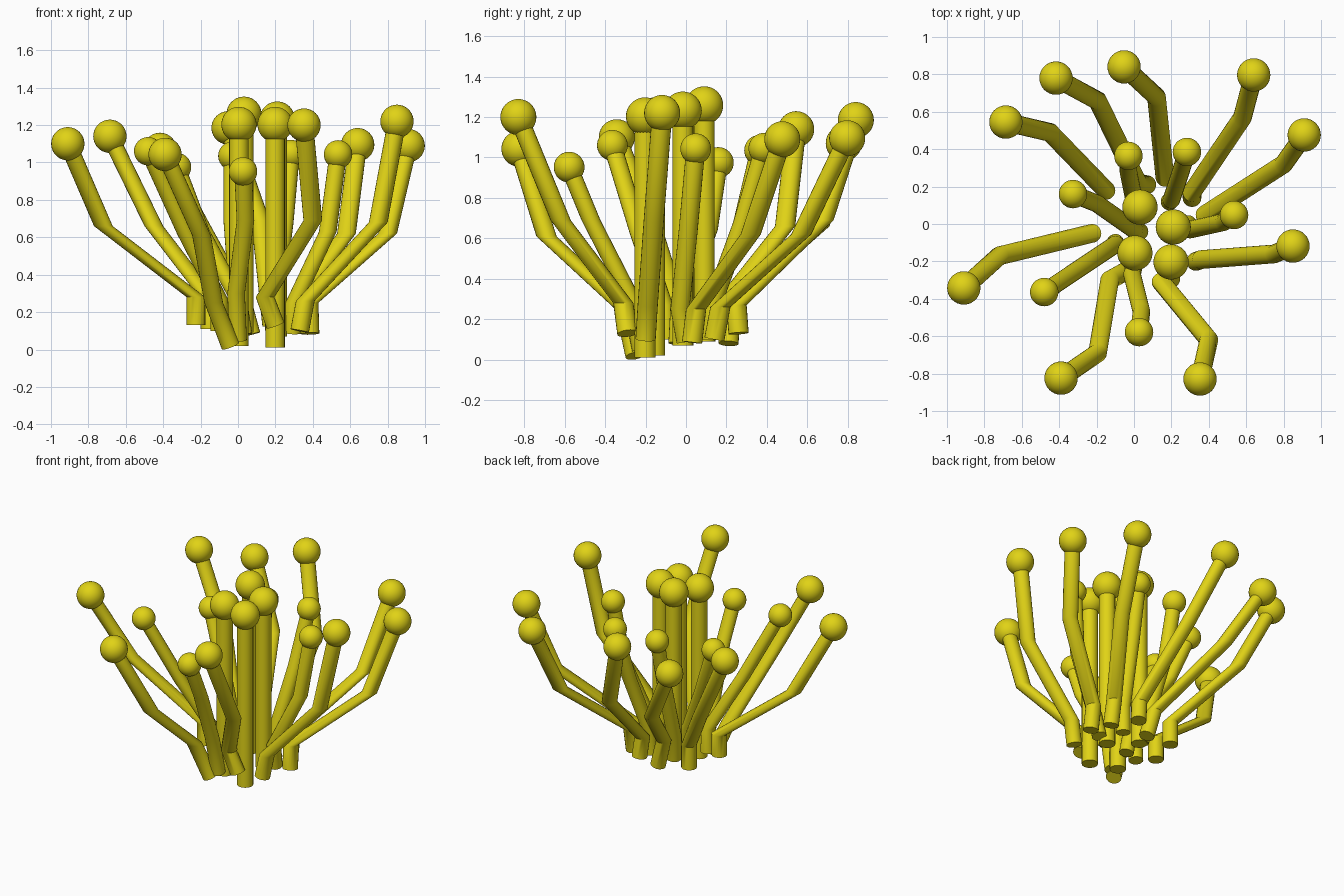
import bpy, bmesh, math
from mathutils import Vector, Matrix

if "Cube" in bpy.data.objects:
    bpy.data.objects.remove(bpy.data.objects["Cube"])

yellow = bpy.data.materials.new("yellow")
yellow.diffuse_color = (0.75, 0.65, 0.008, 1)
yellow.use_nodes = True
yellow.node_tree.nodes["Principled BSDF"].inputs["Base Color"].default_value = yellow.diffuse_color

SIDES = 20


def finish(name, bm):
    bmesh.ops.recalc_face_normals(bm, faces=bm.faces)
    mesh = bpy.data.meshes.new(name)
    bm.to_mesh(mesh)
    bm.free()
    mesh.materials.append(yellow)
    ob = bpy.data.objects.new(name, mesh)
    bpy.context.collection.objects.link(ob)
    ob.select_set(True)
    bpy.context.view_layer.objects.active = ob


def stalk(name, points, radius):
    """Tube with level rings, so that slanted stretches become thinner; the foot is cut square."""
    pts = [Vector(p) for p in points]
    foot_turn = Vector((0, 0, 1)).rotation_difference(pts[1] - pts[0]).to_matrix()
    bm = bmesh.new()
    rings = []
    for i, p in enumerate(pts):
        turn = foot_turn if i == 0 else Matrix.Identity(3)
        ring = []
        for k in range(SIDES):
            a = 2 * math.pi * k / SIDES
            ring.append(bm.verts.new(p + turn @ Vector((radius * math.cos(a), radius * math.sin(a), 0))))
        rings.append(ring)
    for a, b in zip(rings, rings[1:]):
        for k in range(SIDES):
            n = (k + 1) % SIDES
            bm.faces.new((a[k], a[n], b[n], b[k]))
    bm.faces.new(rings[0])
    bm.faces.new(rings[-1])
    finish(name, bm)


def tip(name, centre, radius):
    bm = bmesh.new()
    bmesh.ops.create_uvsphere(bm, u_segments=32, v_segments=20, radius=radius,
                              matrix=Matrix.Translation(centre))
    finish(name, bm)


# each stalk: foot, elbow, knee, tip centre
outer = [
    [(.07, .21, .08), (.02, .22, .27), (-.195, .66, .66), (-.417, .78, 1.07)],
    [(.18, .26, .13), (.165, .25, .27), (.12, .68, .69), (-.053, .84, 1.185)],
    [(.31, .14, .10), (.31, .17, .26), (.58, .57, .62), (.64, .797, 1.095)],
    [(.385, .03, .085), (.38, .05, .25), (.80, .32, .62), (.91, .476, 1.09)],
    [(-.15, .18, .11), (-.15, .18, .27), (-.45, .49, .66), (-.685, .545, 1.14)],
    [(.33, -.20, .10), (.36, -.19, .26), (.75, -.16, .68), (.85, -.118, 1.22)],
    [(-.225, -.05, .13), (-.225, -.05, .28), (-.72, -.17, .66), (-.91, -.342, 1.10)],
    [(-.04, -.25, .02), (-.13, -.30, .25), (-.195, -.69, .61), (-.39, -.824, 1.043)],
    [(.20, -.29, .13), (.145, -.31, .28), (.40, -.62, .69), (.353, -.829, 1.20)],
]
inner = [
    [(.02, .10, .10), (.00, .13, .27), (-.03, .28, .68), (-.03, .364, 1.035)],
    [(.19, .12, .10), (.20, .13, .27), (.25, .28, .68), (.283, .385, 1.045)],
    [(.03, -.04, .08), (.00, -.03, .27), (-.20, .11, .64), (-.326, .16, .975)],
    [(.29, .00, .09), (.30, -.03, .25), (.48, .01, .63), (.535, .048, 1.043)],
    [(-.10, -.10, .10), (-.10, -.11, .27), (-.28, -.23, .62), (-.48, -.364, 1.06)],
    [(.00, -.22, .05), (-.01, -.27, .30), (.04, -.47, .69), (.027, -.578, .952)],
]
# straight centre stalks: x, y, foot height, tip height
centre = [(.032, .09, .09, 1.258), (.21, -.016, .07, 1.232),
          (.005, -.155, .02, 1.203), (.198, -.203, .01, 1.203)]

# outer and inner bent stalks with round tips
for label, rows, r_stalk, r_tip in (("outer", outer, .05, .089), ("inner", inner, .047, .076)):
    for i, row in enumerate(rows):
        stalk(f"{label}_stalk_{i + 1}", row, r_stalk)
        tip(f"{label}_tip_{i + 1}", row[-1], r_tip)

# upright centre stalks
for i, (x, y, z0, z1) in enumerate(centre):
    stalk(f"centre_stalk_{i + 1}", [(x, y, z0), (x, y, z1)], .052)
    tip(f"centre_tip_{i + 1}", (x, y, z1), .094)

bpy.ops.object.shade_smooth_by_angle(angle=math.radians(40))
